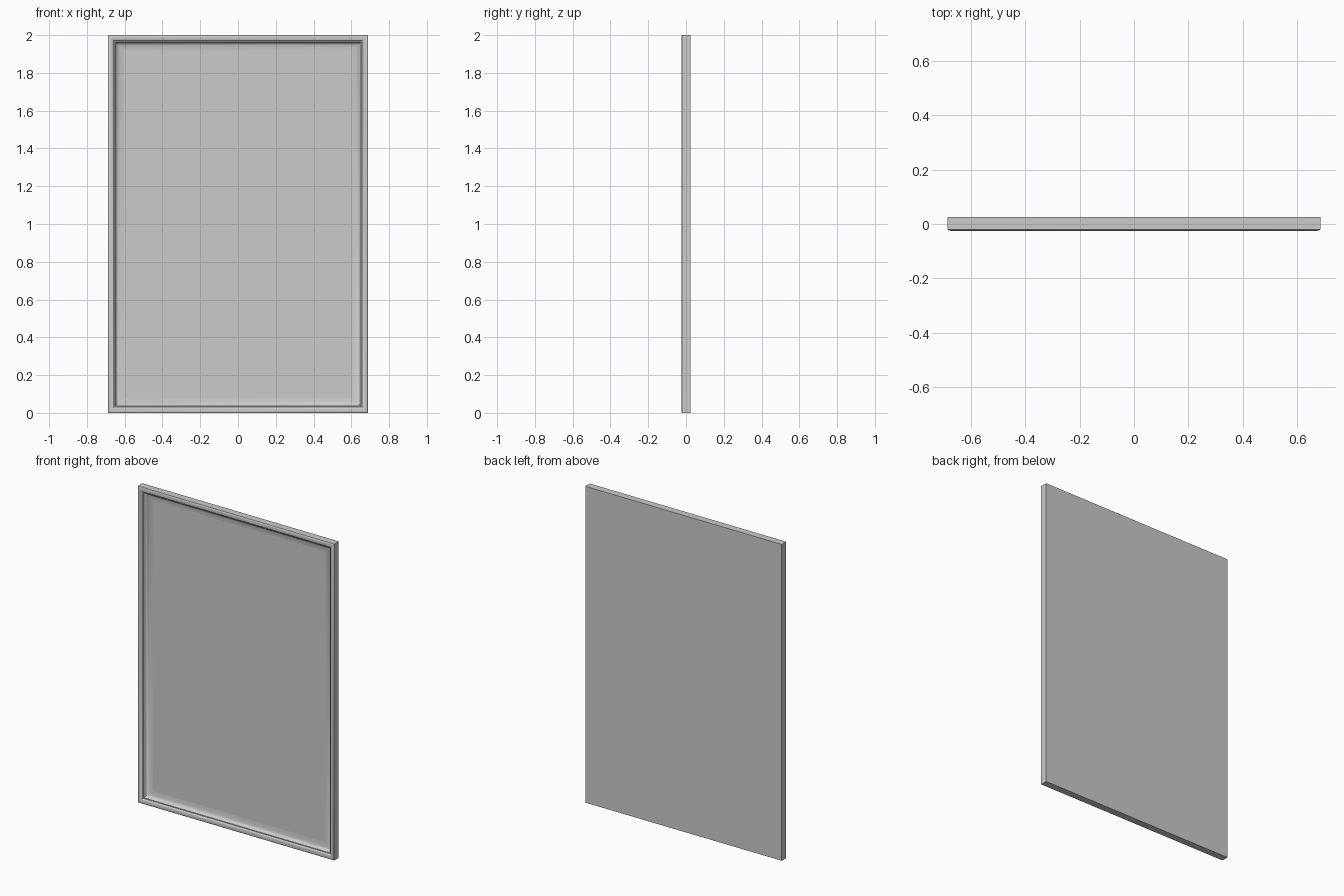
import bpy, bmesh

if "Cube" in bpy.data.objects:
    bpy.data.objects.remove(bpy.data.objects["Cube"])

W, H = 1.374, 2.0
BACK, FRONT, PANEL = 0.025, -0.025, 0.013

# Moulding section: (inset from outer edge, y), rounded bead then hollow cove
PROFILE = [(0, BACK), (0, -0.020), (0.002, -0.0225), (0.006, -0.0243), (0.012, FRONT),
           (0.019, -0.0243), (0.025, -0.022), (0.029, -0.018), (0.031, -0.013),
           (0.036, -0.013), (0.039, -0.005), (0.044, 0.001), (0.051, 0.006),
           (0.060, 0.009), (0.070, 0.011), (0.080, PANEL), (0.080, BACK)]


def finish(name, bm):
    bmesh.ops.recalc_face_normals(bm, faces=bm.faces)
    mesh = bpy.data.meshes.new(name)
    bm.to_mesh(mesh)
    bm.free()
    obj = bpy.data.objects.new(name, mesh)
    bpy.context.collection.objects.link(obj)
    return obj


# Mitred frame swept round the rectangle
bm = bmesh.new()
loops = [[bm.verts.new((sx * (W / 2 - d), y, H / 2 + sz * (H / 2 - d)))
          for sx, sz in ((-1, -1), (1, -1), (1, 1), (-1, 1))] for d, y in PROFILE]
for i, a in enumerate(loops):
    b = loops[(i + 1) % len(loops)]
    for j in range(4):
        k = (j + 1) % 4
        bm.faces.new((a[j], a[k], b[k], b[j]))
frame = finish("frame", bm)
bpy.context.view_layer.objects.active = frame
frame.select_set(True)
bpy.ops.object.shade_smooth_by_angle(angle=0.6)

# Flat panel set inside the frame
bm = bmesh.new()
bmesh.ops.create_cube(bm, size=1)
bmesh.ops.scale(bm, verts=bm.verts, vec=(W - 0.16, BACK - PANEL, H - 0.16))
bmesh.ops.translate(bm, verts=bm.verts, vec=(0, (BACK + PANEL) / 2, H / 2))
finish("panel", bm)
